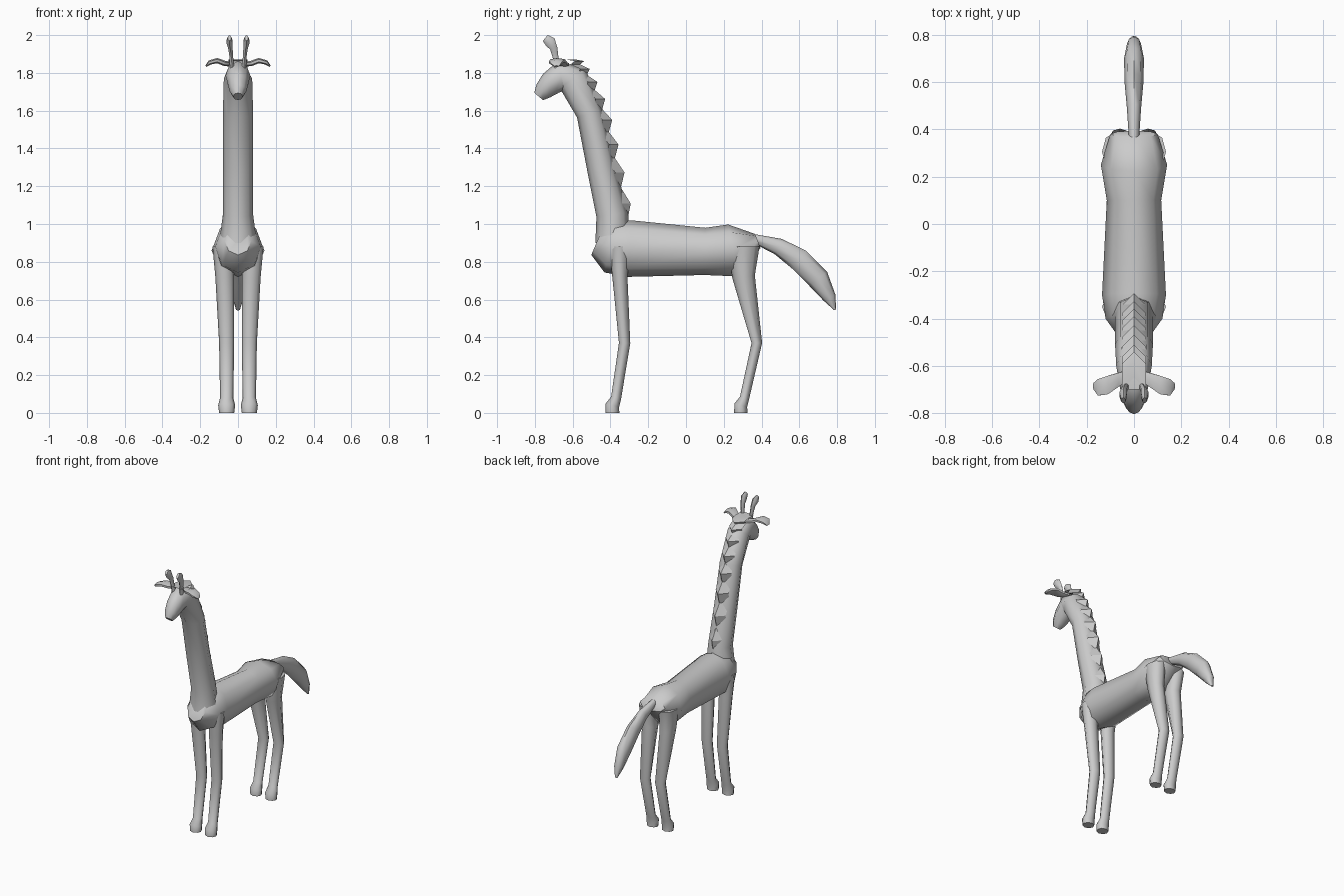
import bpy, bmesh
from math import cos, sin, tau, radians
from mathutils import Vector

cube = bpy.data.objects.get("Cube")
if cube:
    bpy.data.objects.remove(cube, do_unlink=True)


def finish(name, bm, mirrored=False, angle=60):
    """Turn the bmesh into a smooth-shaded object, optionally paired."""
    bmesh.ops.recalc_face_normals(bm, faces=bm.faces)
    mesh = bpy.data.meshes.new(name)
    bm.to_mesh(mesh)
    bm.free()
    obj = bpy.data.objects.new(name, mesh)
    bpy.context.collection.objects.link(obj)
    if mirrored:
        obj.modifiers.new("Mirror", 'MIRROR').use_mirror_merge = False
    bpy.ops.object.select_all(action='DESELECT')
    obj.select_set(True)
    bpy.context.view_layer.objects.active = obj
    bpy.ops.object.shade_smooth_by_angle(angle=radians(angle))


def limb(name, path, depths, widths, offsets=None, sides=8, sideways=False, mirrored=False):
    """Skin ovals set square to a bent path; sideways runs the path along x."""
    points = [Vector(p) for p in path]
    last = len(points) - 1
    offsets = offsets or [0] * len(points)
    bm = bmesh.new()
    loops = []
    for k, (point, depth, width, offset) in enumerate(zip(points, depths, widths, offsets)):
        along = (points[min(k + 1, last)] - points[max(k - 1, 0)]).normalized()
        normal = Vector((along.y, -along.x))
        loop = []
        for i in range(sides):
            turn = tau * i / sides
            p = point + normal * depth * cos(turn)
            across = offset + width * sin(turn)
            co = (p.x, across, p.y) if sideways else (across, p.x, p.y)
            loop.append(bm.verts.new(co))
        loops.append(loop)
    for low, high in zip(loops, loops[1:]):
        for i in range(sides):
            j = (i + 1) % sides
            bm.faces.new((low[i], low[j], high[j], high[i]))
    bm.faces.new(loops[0])
    bm.faces.new(loops[-1])
    finish(name, bm, mirrored)


def leg_pair(name, hip, knee, foot, thigh, shank):
    """Thigh, knee, ankle and hoof on one side, mirrored to the other."""
    hoof = shank + .01
    limb(name,
         path=[(hip, .88), (hip, .72), (knee, .37), (foot + .02, .08), (foot, .04), (foot, 0)],
         depths=[thigh * 1.4, thigh, shank + .003, shank, hoof, hoof],
         widths=[.055, .05, .04, .035, .045, .04],
         offsets=[.08, .07, .06, .06, .06, .06],
         mirrored=True)


# Torso from chest to rump
limb("body",
     path=[(-.47, .91), (-.4, .88), (-.3, .87), (.1, .855), (.25, .86), (.38, .91)],
     depths=[.08, .14, .15, .125, .14, .04],
     widths=[.07, .12, .135, .115, .14, .1])

# Neck running into the head and muzzle
limb("neck_and_head",
     path=[(-.39, .9), (-.39, 1.05), (-.45, 1.3), (-.51, 1.585), (-.6, 1.77),
           (-.66, 1.785), (-.715, 1.745), (-.755, 1.705), (-.78, 1.675)],
     depths=[.09, .085, .075, .07, .085, .08, .065, .05, .03],
     widths=[.1, .08, .08, .08, .075, .065, .055, .045, .025])


# Stepped mane: tufts that shorten up the neck, sides sunk into the neck
def nape(t, out=0):
    return -.31 - .17 * t - .1 * t ** 5 + out, 1.02 + .85 * t


tufts = 8
ridge = []
for step in range(2 * tufts + 1):
    t = 1 - (1 - step / (2 * tufts)) ** 1.7
    ridge.append(nape(t, .035 if step % 2 else 0))
ridge.append((-.65, 1.87))
bm = bmesh.new()
rows = [[bm.verts.new((x, y - abs(x), z)) for x in (-.05, 0, .05)] for y, z in ridge]
for low, high in zip(rows, rows[1:]):
    for i in range(3):
        j = (i + 1) % 3
        bm.faces.new((low[i], low[j], high[j], high[i]))
bm.faces.new(rows[0])
bm.faces.new(rows[-1])
finish("mane", bm, angle=30)

# Legs
leg_pair("front_legs", hip=-.35, knee=-.325, foot=-.39, thigh=.04, shank=.027)
leg_pair("hind_legs", hip=.305, knee=.375, foot=.29, thigh=.06, shank=.025)

# Tail
limb("tail",
     path=[(.34, .93), (.49, .88), (.6, .81), (.7, .71), (.76, .61), (.79, .545)],
     depths=[.02, .045, .06, .06, .035, .005],
     widths=[.02, .03, .04, .042, .03, .01])

# Ears spread sideways, horns above the brow
limb("ears",
     path=[(.03, 1.845), (.07, 1.85), (.11, 1.865), (.15, 1.855), (.17, 1.835)],
     depths=[.012, .014, .014, .012, .005],
     widths=[.025, .035, .045, .04, .015],
     offsets=[-.64, -.66, -.68, -.69, -.685],
     sides=6, sideways=True, mirrored=True)
limb("horns",
     path=[(-.68, 1.82), (-.69, 1.88), (-.7, 1.93), (-.72, 1.965), (-.745, 1.985)],
     depths=[.016, .015, .02, .03, .02],
     widths=[.015, .011, .013, .018, .01],
     offsets=[.03, .035, .04, .045, .045],
     sides=6, mirrored=True)
